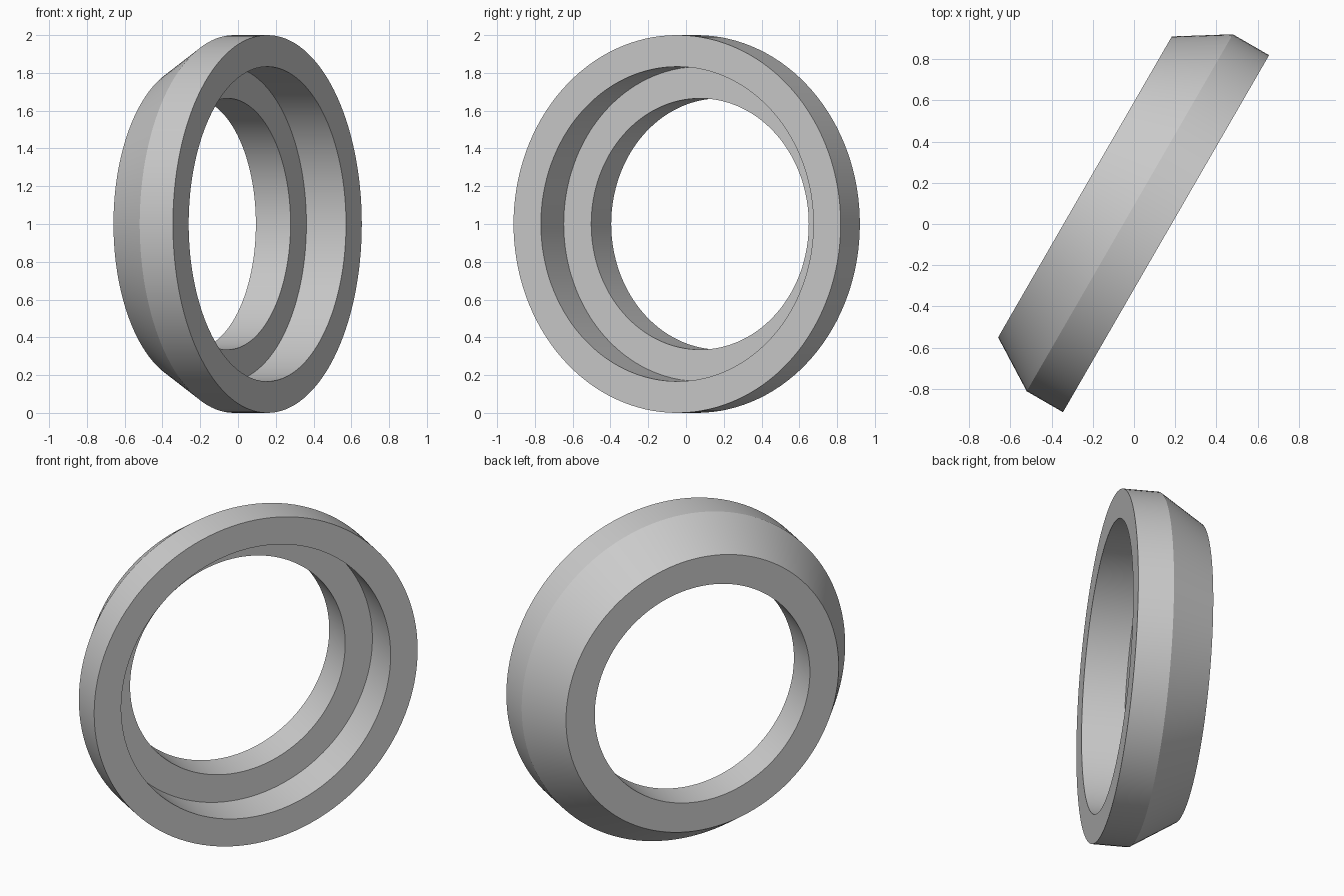
import bpy
import bmesh
from math import radians
from mathutils import Vector

cube = bpy.data.objects.get("Cube")
if cube:
    bpy.data.objects.remove(cube, do_unlink=True)

# Single grey material
grey = bpy.data.materials.new("grey")
grey.use_nodes = True
colour = (0.6, 0.6, 0.6, 1)
grey.diffuse_color = colour
grey.node_tree.nodes["Principled BSDF"].inputs["Base Color"].default_value = colour

# Cross-section as (radius, depth): front rim, chamfered rear, stepped bore
FRONT, SHOULDER, STEP, BACK = -0.158, 0.045, 0.084, 0.296
OUTER, REAR, COUNTERBORE, BORE = 1.0, 0.843, 0.833, 0.665
profile = [
    (OUTER, FRONT), (OUTER, SHOULDER), (REAR, BACK),
    (BORE, BACK), (BORE, STEP), (COUNTERBORE, STEP), (COUNTERBORE, FRONT),
]

# Revolve the section around the ring axis
bm = bmesh.new()
verts = [bm.verts.new((r, y, 0)) for r, y in profile]
edges = [bm.edges.new((v, verts[i - 1])) for i, v in enumerate(verts)]
bmesh.ops.spin(bm, geom=verts + edges, cent=(0, 0, 0), axis=(0, 1, 0),
               angle=radians(360), steps=128, use_merge=True)
bmesh.ops.remove_doubles(bm, verts=bm.verts, dist=0.0001)
bmesh.ops.recalc_face_normals(bm, faces=bm.faces)
mesh = bpy.data.meshes.new("stepped_ring")
bm.to_mesh(mesh)
bm.free()
mesh.materials.append(grey)

# Stand the ring upright, turned towards its left
ring = bpy.data.objects.new("stepped_ring", mesh)
bpy.context.collection.objects.link(ring)
ring.location = Vector((0.0185, 0.032, 1))
ring.rotation_euler.z = radians(60)

bpy.ops.object.select_all(action="DESELECT")
ring.select_set(True)
bpy.context.view_layer.objects.active = ring
bpy.ops.object.shade_smooth_by_angle(angle=radians(20))
